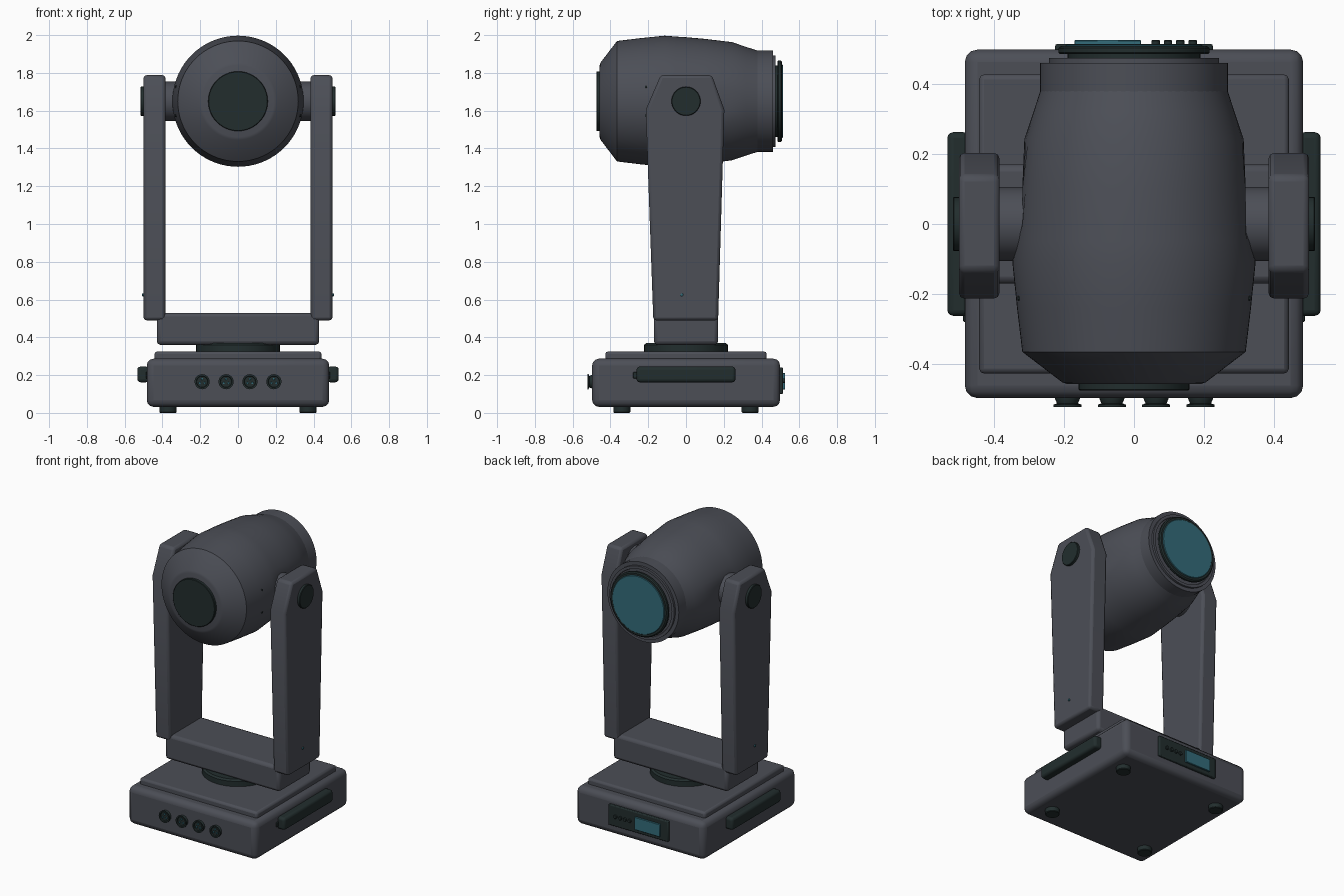
import bpy, bmesh, math
from mathutils import Vector

if "Cube" in bpy.data.objects:
    bpy.data.objects.remove(bpy.data.objects["Cube"])


def material(name, color):
    m = bpy.data.materials.new(name)
    m.diffuse_color = (*color, 1)
    m.use_nodes = True
    m.node_tree.nodes["Principled BSDF"].inputs["Base Color"].default_value = m.diffuse_color
    return m


GREY = material("slate grey", (0.072, 0.077, 0.094))
DARK = material("dark green black", (0.016, 0.027, 0.027))
TEAL = material("teal glass", (0.033, 0.15, 0.195))


def finish(name, bm, mat, bevel=0, segments=3):
    bmesh.ops.remove_doubles(bm, verts=bm.verts, dist=1e-5)
    bmesh.ops.recalc_face_normals(bm, faces=bm.faces)
    me = bpy.data.meshes.new(name)
    bm.to_mesh(me)
    bm.free()
    ob = bpy.data.objects.new(name, me)
    bpy.context.collection.objects.link(ob)
    me.materials.append(mat)
    if bevel:
        mod = ob.modifiers.new("bevel", 'BEVEL')
        mod.width, mod.segments = bevel, segments
        mod.limit_method = 'ANGLE'
    bpy.ops.object.select_all(action='DESELECT')
    ob.select_set(True)
    bpy.context.view_layer.objects.active = ob
    bpy.ops.object.shade_smooth_by_angle(angle=math.radians(32))
    return ob


def box(name, lo, hi, mat, bevel=0, segments=3):
    bm = bmesh.new()
    lo, hi = Vector(lo), Vector(hi)
    bmesh.ops.create_cube(bm, size=1)
    for v in bm.verts:
        v.co = Vector(((v.co[i] + 0.5) * (hi[i] - lo[i]) + lo[i]) for i in range(3))
    return finish(name, bm, mat, bevel, segments)


def lathe(name, axis, center, profile, mat, n=48, flat=None):
    """Revolve (position, radius) points around a world axis; both ends are capped."""
    bm = bmesh.new()
    c = Vector(center)
    a = {'x': 0, 'y': 1, 'z': 2}[axis]
    u, w = (a + 1) % 3, (a + 2) % 3
    rings = []
    for p, r in profile:
        ring = []
        for i in range(n):
            t = 2 * math.pi * i / n
            co = c.copy()
            co[a] += p
            co[u] += r * math.cos(t)
            co[w] += r * math.sin(t)
            if flat:
                co = flat(co)
            ring.append(bm.verts.new(co))
        rings.append(ring)
    for r0, r1 in zip(rings, rings[1:]):
        for i in range(n):
            j = (i + 1) % n
            bm.faces.new((r0[i], r0[j], r1[j], r1[i]))
    bm.faces.new(rings[0])
    bm.faces.new(rings[-1])
    return finish(name, bm, mat)


def disc(name, axis, center, r, a, b, mat, n=32, chamfer=0.003):
    s = chamfer if b > a else -chamfer
    return lathe(name, axis, center,
                 [(a, r), (b - s, r), (b, r - chamfer)], mat, n)


# Base housing with raised lid
box("base_housing", (-0.483, -0.497, 0.032), (0.483, 0.498, 0.287), GREY, 0.036)
box("base_lid", (-0.442, -0.427, 0.27), (0.442, 0.427, 0.325), GREY, 0.014, 2)
for x in (-0.37, 0.37):
    for y in (-0.34, 0.34):
        disc("foot", 'z', (x, y, 0), 0.045, 0.045, 0, DARK, 24, 0.004)

# Front sockets with contact pins
for x in (-0.19, -0.063, 0.063, 0.19):
    c = (x, 0, 0.165)
    lathe("socket", 'y', c, [(-0.48, 0.036), (-0.498, 0.036), (-0.512, 0.03),
                             (-0.516, 0.04), (-0.522, 0.04), (-0.522, 0.031),
                             (-0.514, 0.029)], DARK, 24)
    for k in range(3):
        t = math.radians(90 + 120 * k)
        disc("socket_pin", 'y', (x + 0.015 * math.cos(t), 0, 0.165 + 0.015 * math.sin(t)),
             0.006, -0.51, -0.521, TEAL, 10, 0.001)

# Rear control panel
box("control_panel", (-0.225, 0.48, 0.1), (0.225, 0.514, 0.24), DARK, 0.006, 2)
box("display_screen", (-0.17, 0.51, 0.125), (0.02, 0.525, 0.21), TEAL, 0.002, 1)
for x in (0.062, 0.097, 0.132, 0.168):
    disc("panel_button", 'y', (x, 0, 0.17), 0.012, 0.51, 0.525, DARK, 16, 0.002)

# Pan bearing and yoke crossbar
lathe("pan_bearing", 'z', (0, 0, 0), [(0.31, 0.222), (0.36, 0.222), (0.37, 0.21)], DARK)
box("yoke_crossbar", (-0.43, -0.17, 0.36), (0.43, 0.17, 0.53), GREY, 0.02, 2)

# Parts on both sides
ARM = [(-0.173, 0.49), (0.17, 0.49), (0.203, 1.605), (0.137, 1.788), (-0.134, 1.788), (-0.213, 1.605)]
for s in (-1, 1):
    bm = bmesh.new()
    f = bm.faces.new([bm.verts.new((s * 0.384, y, z)) for y, z in ARM])
    ext = bmesh.ops.extrude_face_region(bm, geom=[f])
    # keep both end caps so that the arm is closed
    new = [g for g in ext["geom"] if isinstance(g, bmesh.types.BMVert)]
    bmesh.ops.translate(bm, verts=new, vec=(s * 0.116, 0, 0))
    finish("yoke_arm", bm, GREY, 0.016, 2)
    disc("tilt_cap", 'x', (0, 0, 1.65), 0.077, s * 0.49, s * 0.517, DARK, 32)
    disc("tilt_axle", 'x', (0, 0, 1.65), 0.105, s * 0.27, s * 0.39, GREY)
    disc("status_light", 'x', (0, -0.022, 0.625), 0.008, s * 0.495, s * 0.507, TEAL, 12, 0.001)
    hx = sorted((s * 0.47, s * 0.533))
    box("carry_handle", (hx[0], -0.262, 0.162), (hx[1], 0.262, 0.245), DARK, 0.017, 3)
    bx = sorted((s * 0.47, s * 0.488))
    box("handle_stop", (bx[0], -0.28, 0.182), (bx[1], -0.25, 0.217), DARK, 0.003, 1)
    # Head fasteners and tilt stop
    for dz in (-0.077, 0.077):
        disc("head_screw", 'x', (0, -0.212, 1.65 + dz), 0.006, s * 0.31, s * 0.333, DARK, 10, 0.001)
    tx = sorted((s * 0.305, s * 0.328))
    box("tilt_stop", (tx[0], 0.08, 1.635), (tx[1], 0.096, 1.665), DARK, 0.002, 1)


# Lamp head, flattened on both sides next to the axle
def flatten(co):
    if -0.03 < co.y < 0.2:
        co.x = max(-0.319, min(0.319, co.x))
    return co


lathe("head_shell", 'y', (0, 0, 1.65),
      [(-0.457, 0.19), (-0.452, 0.205), (-0.365, 0.319), (-0.24, 0.334), (-0.112, 0.347),
       (-0.05, 0.342), (0.0, 0.339), (0.1, 0.33), (0.243, 0.313), (0.32, 0.287), (0.385, 0.266)],
      GREY, 72, flatten)
disc("head_end_cap", 'y', (0, 0, 1.65), 0.158, -0.44, -0.475, DARK, 48)

# Lens collar, bezel and glass
lathe("lens_collar", 'y', (0, 0, 1.65),
      [(0.37, 0.268), (0.46, 0.268), (0.46, 0.243), (0.474, 0.243), (0.474, 0.225), (0.464, 0.222)], GREY, 64)
disc("lens_tube", 'y', (0, 0, 1.65), 0.19, 0.455, 0.495, DARK, 48)
lathe("lens_bezel", 'y', (0, 0, 1.65),
      [(0.485, 0.212), (0.489, 0.216), (0.502, 0.216), (0.508, 0.208)], DARK, 64)
disc("lens_glass", 'y', (0, 0, 1.65), 0.195, 0.5, 0.513, TEAL, 64)
